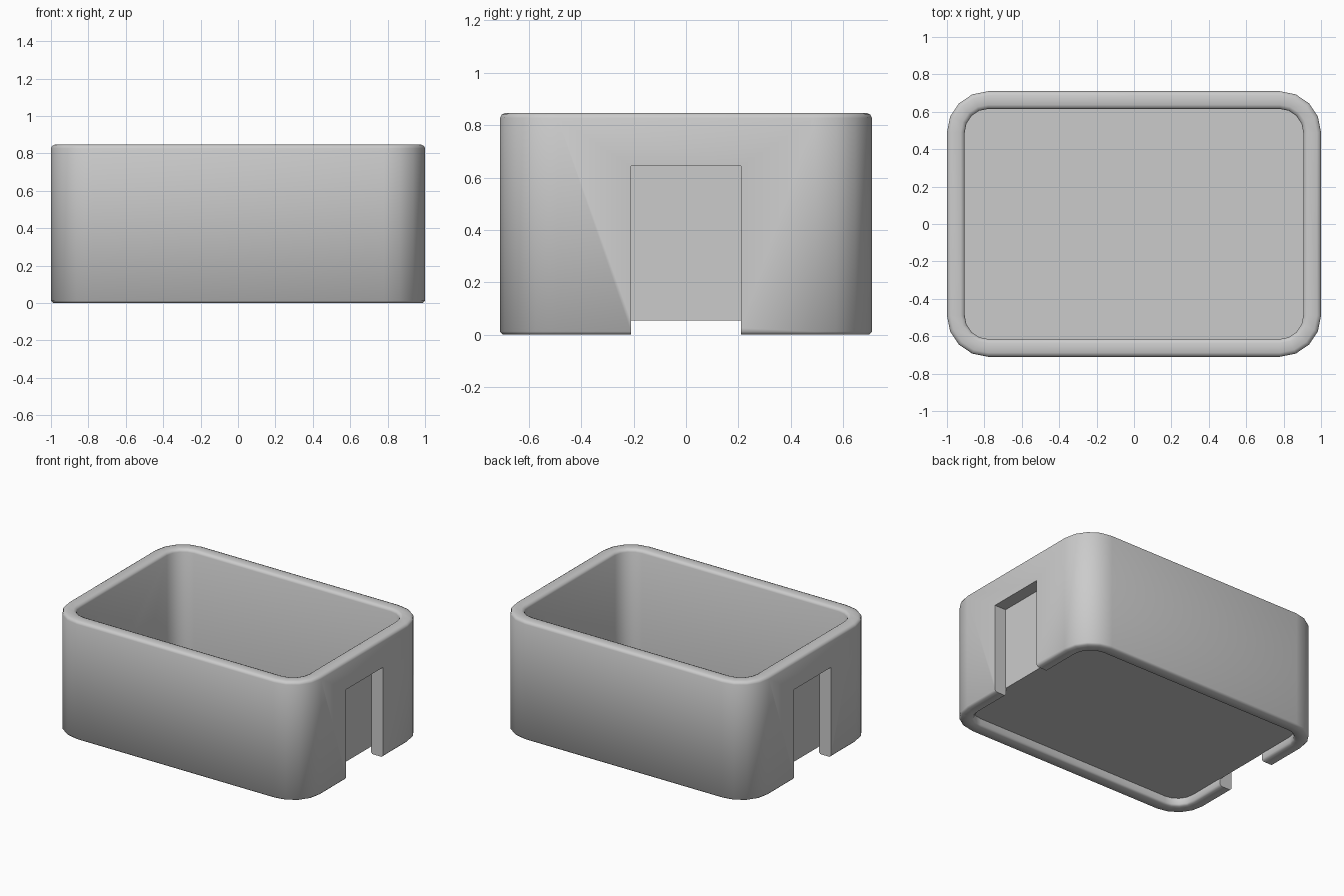
import bpy, bmesh, math

if "Cube" in bpy.data.objects:
    bpy.data.objects.remove(bpy.data.objects["Cube"])

HX, HY, H = 1.0, 0.71, 0.847      # outer half sizes and height
RADIUS, SEGS = 0.22, 4            # plan corner radius and facets
WALL, FLOOR_Z = 0.095, 0.055


def outline(inset, z):
    """Rounded rectangle loop, counter-clockwise."""
    r = RADIUS - inset
    pts = []
    for i, (sx, sy) in enumerate([(1, 1), (-1, 1), (-1, -1), (1, -1)]):
        for k in range(SEGS + 1):
            a = math.pi / 2 * (i + k / SEGS)
            pts.append((sx * (HX - RADIUS) + r * math.cos(a),
                        sy * (HY - RADIUS) + r * math.sin(a), z))
    return pts


def finish(bm, name):
    bmesh.ops.recalc_face_normals(bm, faces=bm.faces[:])
    me = bpy.data.meshes.new(name)
    bm.to_mesh(me)
    bm.free()
    ob = bpy.data.objects.new(name, me)
    bpy.context.collection.objects.link(ob)
    return ob


def box(name, x0, x1, y0, y1, z0, z1):
    bm = bmesh.new()
    bmesh.ops.create_cube(bm, size=1)
    for v in bm.verts:
        v.co = (x1 if v.co.x > 0 else x0,
                y1 if v.co.y > 0 else y0,
                z1 if v.co.z > 0 else z0)
    return finish(bm, name)


# Wall ring: softened rim and bottom lip, swept round the outline
profile = [(0, 0.012), (0, H - 0.02), (0.006, H - 0.007), (0.022, H),
           (WALL - 0.022, H), (WALL - 0.006, H - 0.007), (WALL, H - 0.02),
           (WALL, FLOOR_Z), (WALL, 0.012), (WALL - 0.012, 0), (0.012, 0)]
bm = bmesh.new()
rings = [[bm.verts.new(p) for p in outline(o, z)] for o, z in profile]
n = len(rings[0])
for j, a in enumerate(rings):
    b = rings[(j + 1) % len(rings)]
    for i in range(n):
        k = (i + 1) % n
        bm.faces.new((a[i], a[k], b[k], b[i]))
wall = finish(bm, "tub_wall")

# End notches: deep recesses outside the liner, open through the bottom skirt
cut = HX - WALL + 0.005
cutters = [box("notch_right_cutter", cut, 1.2, -0.21, 0.21, -0.1, 0.643),
           box("notch_left_cutter", -1.2, -cut, -0.21, 0.21, -0.1, 0.643),
           box("skirt_gap_cutter", -1.3, 1.3, -0.21, 0.21, -0.2, FLOOR_Z)]
bpy.context.view_layer.objects.active = wall
for c in cutters:
    m = wall.modifiers.new("notch", 'BOOLEAN')
    m.operation, m.solver, m.object = 'DIFFERENCE', 'EXACT', c
    bpy.ops.object.modifier_apply(modifier=m.name)
for c in cutters:
    bpy.data.objects.remove(c, do_unlink=True)

# Thin floor panel, raised above the bottom lip
bm = bmesh.new()
low, high = ([bm.verts.new(p) for p in outline(WALL - 0.001, z)]
             for z in (FLOOR_Z, FLOOR_Z + 0.006))
bm.faces.new(low[::-1])
bm.faces.new(high)
for i in range(n):
    k = (i + 1) % n
    bm.faces.new((low[i], low[k], high[k], high[i]))
floor = finish(bm, "tub_floor")

for ob in (wall, floor):
    bpy.ops.object.select_all(action='DESELECT')
    ob.select_set(True)
    bpy.context.view_layer.objects.active = ob
    bpy.ops.object.shade_smooth_by_angle(angle=math.radians(50))
